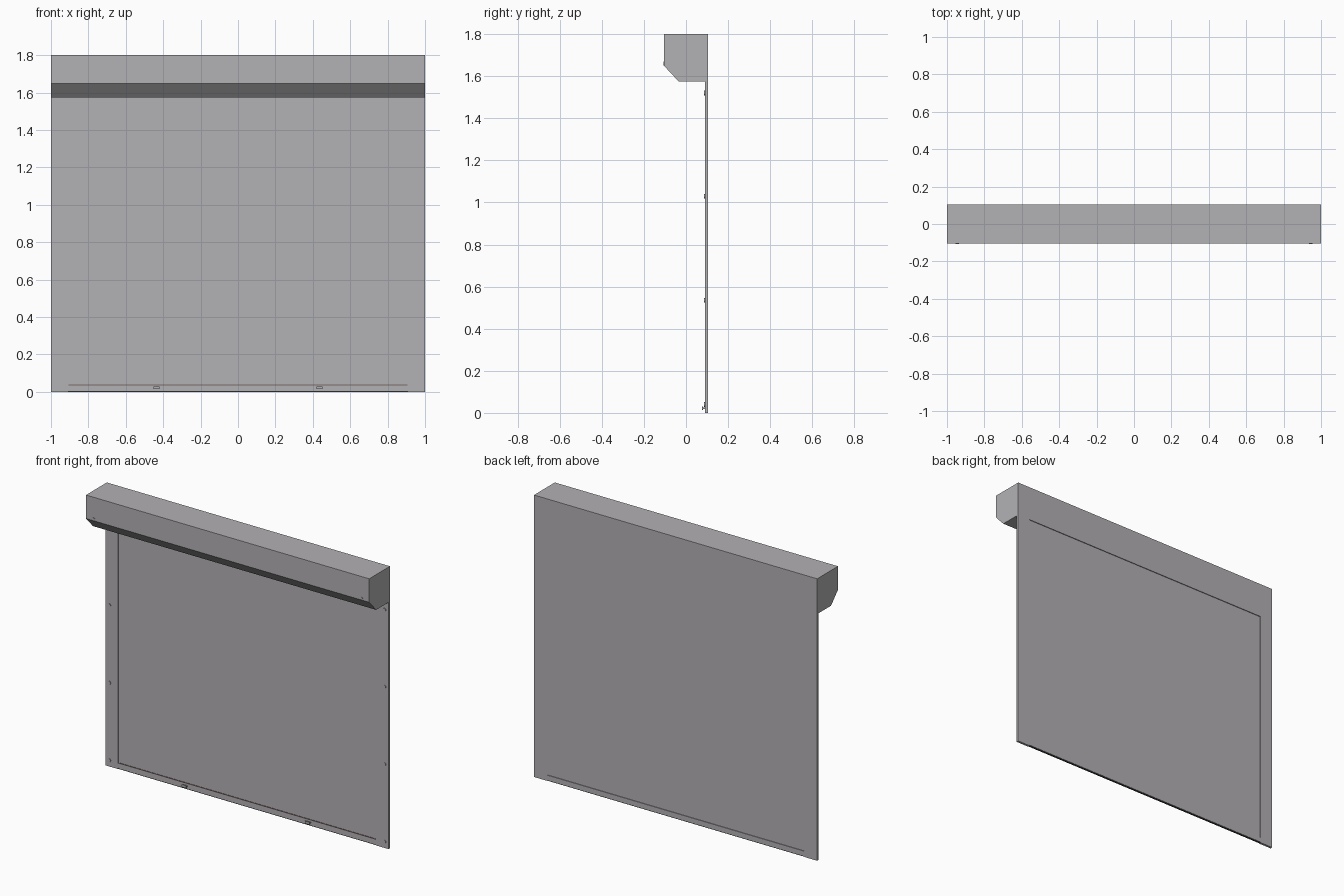
import bpy
import math

cube = bpy.data.objects.get("Cube")
if cube:
    bpy.data.objects.remove(cube, do_unlink=True)


def material(name, color):
    mat = bpy.data.materials.new(name)
    mat.use_nodes = True
    mat.diffuse_color = (*color, 1)
    bsdf = next(n for n in mat.node_tree.nodes if n.type == 'BSDF_PRINCIPLED')
    bsdf.inputs["Base Color"].default_value = (*color, 1)
    return mat


grey = material("shutter_grey", (0.45, 0.44, 0.455))
rubber = material("dark_rubber", (0.06, 0.06, 0.065))
brown = material("brown_seal", (0.2, 0.14, 0.13))


def box(name, x, y, z, mat):
    """Box from (low, high) ranges on each axis."""
    ranges = (x, y, z)
    bpy.ops.mesh.primitive_cube_add(size=1, location=[(a + b) / 2 for a, b in ranges])
    obj = bpy.context.object
    obj.name = name
    obj.scale = [b - a for a, b in ranges]
    bpy.ops.object.transform_apply(location=False, rotation=False, scale=True)
    obj.data.materials.append(mat)
    return obj


def screw(name, x, y, z, radius, depth):
    """Low button-head screw facing the front."""
    bpy.ops.mesh.primitive_cylinder_add(vertices=12, radius=radius, depth=depth,
                                        location=(x, y, z), rotation=(math.pi / 2, 0, 0))
    obj = bpy.context.object
    obj.name = name
    obj.data.materials.append(grey)
    bpy.ops.object.shade_smooth_by_angle()


def extrude_x(name, profile, half, mat):
    """Closed (y, z) profile swept across the width."""
    n = len(profile)
    verts = [(x, y, z) for x in (-half, half) for y, z in profile]
    faces = [[i, (i + 1) % n, (i + 1) % n + n, i + n] for i in range(n)]
    faces += [list(range(n))[::-1], list(range(n, 2 * n))]
    mesh = bpy.data.meshes.new(name)
    mesh.from_pydata(verts, [], faces)
    mesh.materials.append(mat)
    obj = bpy.data.objects.new(name, mesh)
    bpy.context.collection.objects.link(obj)


# Roller housing with a chamfered lower front edge
extrude_x("roller_housing",
          [(0.105, 1.8), (-0.105, 1.8), (-0.105, 1.65), (-0.035, 1.575), (0.105, 1.575)],
          1.0, grey)

# Curtain, slightly recessed between the guides
box("curtain", (-0.92, 0.92), (0.094, 0.1), (0.03, 1.58), grey)

# Bottom rail with its seals
box("bottom_rail", (-0.91, 0.91), (0.0915, 0.104), (0.005, 0.036), grey)
box("bottom_gasket", (-0.91, 0.91), (0.093, 0.102), (0.0, 0.005), rubber)
box("rail_seal", (-0.905, 0.905), (0.091, 0.094), (0.035, 0.04), brown)

for side, s in (("left", 1), ("right", -1)):
    # Side guide, its screws, the housing screw and the lift handle
    box(side + "_guide", sorted((s * 0.91, s)), (0.09, 0.105), (0.0, 1.576), grey)
    for i, z in enumerate((0.04, 0.535, 1.03, 1.52)):
        screw(f"{side}_guide_screw_{i + 1}", s * 0.972, 0.089, z, 0.011, 0.006)
    screw(side + "_housing_screw", s * 0.945, -0.105, 1.66, 0.01, 0.006)
    x = s * 0.435
    box(side + "_handle_plate", (x - 0.016, x + 0.016), (0.076, 0.08), (0.014, 0.03), grey)
    box(side + "_handle_arm", (x - 0.016, x + 0.016), (0.08, 0.092), (0.019, 0.025), grey)
